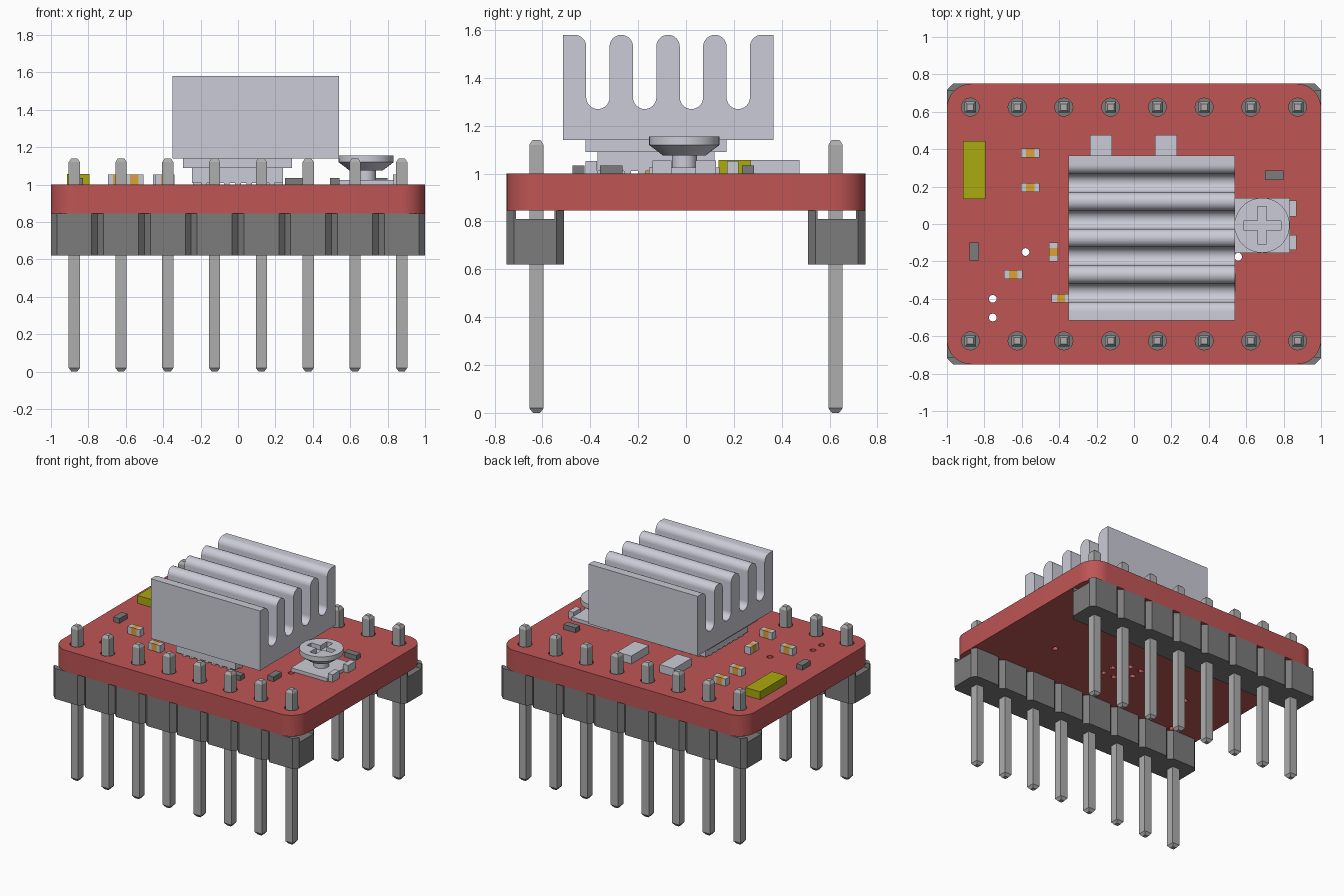
import bpy, bmesh, math
from mathutils import Matrix

if "Cube" in bpy.data.objects:
    bpy.data.objects.remove(bpy.data.objects["Cube"])

MATS = {}
COLORS = {"red": (0.52, 0.09, 0.09), "yellow": (0.40, 0.40, 0.005), "orange": (0.70, 0.36, 0.04),
          "dark": (0.20, 0.20, 0.20), "steel": (0.42, 0.42, 0.42), "silver": (0.60, 0.60, 0.68)}


def paint(ob, color):
    if color not in MATS:
        MATS[color] = bpy.data.materials.new(color + "_paint")
        MATS[color].diffuse_color = (*COLORS[color], 1)
    ob.data.materials.append(MATS[color])


def smooth(ob):
    bpy.ops.object.select_all(action='DESELECT')
    ob.select_set(True)
    bpy.context.view_layer.objects.active = ob
    bpy.ops.object.shade_smooth_by_angle(angle=math.radians(30))


def finish(name, bm, color, round_sides=False, mirror=False):
    bmesh.ops.recalc_face_normals(bm, faces=bm.faces)
    me = bpy.data.meshes.new(name)
    bm.to_mesh(me)
    bm.free()
    ob = bpy.data.objects.new(name, me)
    bpy.context.collection.objects.link(ob)
    paint(ob, color)
    if mirror:
        m = ob.modifiers.new("mirror", 'MIRROR')
        m.use_axis = (False, True, False)
        m.use_mirror_merge = False
    if round_sides:
        smooth(ob)
    return ob


def add_box(bm, x0, x1, y0, y1, z0, z1):
    mat = Matrix.Translation(((x0 + x1) / 2, (y0 + y1) / 2, (z0 + z1) / 2)) @ \
        Matrix.Diagonal((x1 - x0, y1 - y0, z1 - z0, 1))
    bmesh.ops.create_cube(bm, size=1, matrix=mat)


def boxes(name, color, *dims):
    bm = bmesh.new()
    for d in dims:
        add_box(bm, *d)
    return finish(name, bm, color)


def add_prism(bm, pts, shift):
    f = bm.faces.new([bm.verts.new(p) for p in pts])
    r = bmesh.ops.extrude_face_region(bm, geom=[f])
    bmesh.ops.translate(bm, vec=shift, verts=[v for v in r["geom"] if isinstance(v, bmesh.types.BMVert)])


def add_cone(bm, x, y, z0, z1, r0, r1, n=40):
    bmesh.ops.create_cone(bm, cap_ends=True, segments=n, radius1=r0, radius2=r1, depth=z1 - z0,
                          matrix=Matrix.Translation((x, y, (z0 + z1) / 2)))


def arc(cx, cy, r, a0, a1, n):
    return [(cx + r * math.cos(math.radians(a0 + (a1 - a0) * i / n)),
             cy + r * math.sin(math.radians(a0 + (a1 - a0) * i / n))) for i in range(n + 1)]


def plate(name, color, loops, z0, z1):
    """Flat plate from an outline followed by hole outlines."""
    cu = bpy.data.curves.new(name, 'CURVE')
    cu.dimensions, cu.fill_mode, cu.extrude = '2D', 'BOTH', (z1 - z0) / 2
    for pts in loops:
        s = cu.splines.new('POLY')
        s.points.add(len(pts) - 1)
        for p, (x, y) in zip(s.points, pts):
            p.co = (x, y, 0, 1)
        s.use_cyclic_u = True
    ob = bpy.data.objects.new(name, cu)
    bpy.context.collection.objects.link(ob)
    ob.location.z = (z0 + z1) / 2
    bpy.ops.object.select_all(action='DESELECT')
    ob.select_set(True)
    bpy.context.view_layer.objects.active = ob
    bpy.ops.object.convert(target='MESH')
    bm = bmesh.new()
    bm.from_mesh(ob.data)
    bmesh.ops.remove_doubles(bm, verts=bm.verts, dist=1e-5)
    bmesh.ops.recalc_face_normals(bm, faces=bm.faces)
    bm.to_mesh(ob.data)
    bm.free()
    ob.data.materials.clear()
    paint(ob, color)
    smooth(ob)
    return ob


PIN_X = [-0.875 + 0.25 * i for i in range(8)]
CHIP_Y = -0.125

# Circuit board with pin holes and vias
R = 0.13
outline = []
for sx, sy, a in ((1, 1, 0), (-1, 1, 90), (-1, -1, 180), (1, -1, 270)):
    outline += arc(sx * (1 - R), sy * (0.75 - R), R, a, a + 90, 10)
holes = [arc(x, y, 0.048, 0, 345, 23) for x in PIN_X for y in (-0.625, 0.625)]
vias = [(-0.58, -0.15), (-0.755, -0.4), (-0.755, -0.5), (0.557, -0.175)]
vias += [(0.09 * i, CHIP_Y + 0.09 * j) for i in (-1, 0, 1) for j in (-1, 0, 1)]
holes += [arc(x, y, 0.021, 0, 330, 11) for x, y in vias]
plate("circuit_board", "red", [outline] + holes, 0.845, 1.0)

# Header strips: notched body with a groove along the top
c, half, yc = 0.032, 0.12, -0.63


def notched(side):
    pts = []
    for x in PIN_X:
        pts += [(x - 0.125, yc + side * (half - c)), (x - 0.125 + c, yc + side * half),
                (x + 0.125 - c, yc + side * half)]
    return pts + [(1, yc + side * (half - c))]


bm = bmesh.new()
add_prism(bm, [(x, y, 0.62) for x, y in notched(-1) + notched(1)[::-1]], (0, 0, 0.19))
for s in (-1, 1):
    yi = yc + s * 0.08
    rail = notched(s) + [(1, yi), (-1, yi)]
    add_prism(bm, [(x, y, 0.81) for x, y in rail], (0, 0, 0.035))
finish("header_strips", bm, "dark", mirror=True)

# Pins with tapered ends
bm = bmesh.new()
for x in PIN_X:
    rings = []
    for z, h in ((0, 0.015), (0.02, 0.03), (1.12, 0.03), (1.14, 0.017)):
        rings.append([bm.verts.new((x + a * h, -0.625 + b * h, z))
                      for a, b in ((-1, -1), (1, -1), (1, 1), (-1, 1))])
    bm.faces.new(rings[0])
    bm.faces.new(rings[-1])
    for lo, hi in zip(rings, rings[1:]):
        for i in range(4):
            j = (i + 1) % 4
            bm.faces.new((lo[i], lo[j], hi[j], hi[i]))
finish("header_pins", bm, "steel", mirror=True)

# Driver chip, its leads and the thermal pad
boxes("chip", "silver", (-0.245, 0.24, CHIP_Y - 0.245, CHIP_Y + 0.245, 1.01, 1.09))
leads = []
for i in range(7):
    t = -0.18 + 0.06 * i
    for s in (-1, 1):
        leads.append((t - 0.015, t + 0.015, CHIP_Y + s * 0.22 - 0.026, CHIP_Y + s * 0.22 + 0.026, 1.0, 1.012))
        leads.append((s * 0.215 - 0.026, s * 0.215 + 0.026, CHIP_Y + t - 0.015, CHIP_Y + t + 0.015, 1.0, 1.012))
boxes("chip_leads", "silver", *leads)
boxes("thermal_pad", "silver", (-0.295, 0.29, -0.42, 0.17, 1.09, 1.14))

# Heat sink: five fins with rounded tops and slots
w = 0.88 / 9
r = w / 2
prof = [(-0.515, 1.14), (-0.515, 1.58)]
for i in range(4):
    left = -0.515 + w * (2 * i + 1)
    prof += arc(left - r, 1.58 - r, r, 90, 0, 8)
    prof += arc(left + r, 1.27 + r, r, 180, 360, 16)
    prof += arc(left + w + r, 1.58 - r, r, 180, 90, 8)[:-1]
prof += [(0.365 - r, 1.58), (0.365, 1.58), (0.365, 1.14)]
bm = bmesh.new()
add_prism(bm, [(-0.35, y, z) for y, z in prof], (0.89, 0, 0))
bmesh.ops.remove_doubles(bm, verts=bm.verts, dist=1e-5)
finish("heat_sink", bm, "silver", round_sides=True)

# Trimmer: base, end tabs, flared stem and cross-slotted dial
px, py = 0.685, -0.007
boxes("trimmer_base", "silver", (0.54, 0.835, -0.155, 0.14, 1.0, 1.025),
      (0.83, 0.87, -0.14, -0.06, 1.0, 1.055), (0.83, 0.87, 0.04, 0.125, 1.0, 1.055))
bm = bmesh.new()
add_cone(bm, px, py, 1.02, 1.076, 0.052, 0.052)
add_cone(bm, px, py, 1.075, 1.12, 0.088, 0.147)
finish("trimmer_stem", bm, "silver", round_sides=True)
a, b = 0.1, 0.024
cross = [(px + x, py + y) for x, y in ((a, -b), (a, b), (b, b), (b, a), (-b, a), (-b, b), (-a, b),
                                       (-a, -b), (-b, -b), (-b, -a), (b, -a), (b, -b))]
plate("trimmer_dial", "silver", [arc(px, py, 0.147, 0, 351, 39), cross], 1.12, 1.155)

# Small capacitors: orange middle, silver ends
ends, mids = [], []
for x, y, vert in ((-0.555, 0.38, 0), (-0.555, 0.195, 0), (-0.43, -0.15, 1), (-0.645, -0.27, 0), (-0.39, -0.397, 0)):
    for lo, hi, out in ((-0.05, -0.022, ends), (-0.022, 0.022, mids), (0.022, 0.05, ends)):
        if vert:
            out.append((x - 0.024, x + 0.024, y + lo, y + hi, 1.0, 1.053))
        else:
            out.append((x + lo, x + hi, y - 0.024, y + 0.024, 1.0, 1.053))
boxes("capacitor_ends", "silver", *ends)
boxes("capacitor_middles", "orange", *mids)

# Resistors, large capacitors and yellow block
boxes("resistors", "dark", (-0.88, -0.83, -0.195, -0.1, 1.0, 1.035), (0.7, 0.8, 0.235, 0.285, 1.0, 1.035),
      (0.25, 0.35, -0.475, -0.425, 1.0, 1.035), (0.492, 0.542, -0.36, -0.265, 1.0, 1.035))
boxes("large_capacitors", "silver", (-0.235, -0.118, 0.27, 0.475, 1.0, 1.058),
      (0.113, 0.23, 0.27, 0.475, 1.0, 1.058))
boxes("yellow_block", "yellow", (-0.915, -0.795, 0.135, 0.445, 1.0, 1.058))

for m in bpy.data.materials:
    if m.users and not m.is_grease_pencil:
        m.use_nodes = True
        m.node_tree.nodes["Principled BSDF"].inputs["Base Color"].default_value = m.diffuse_color
